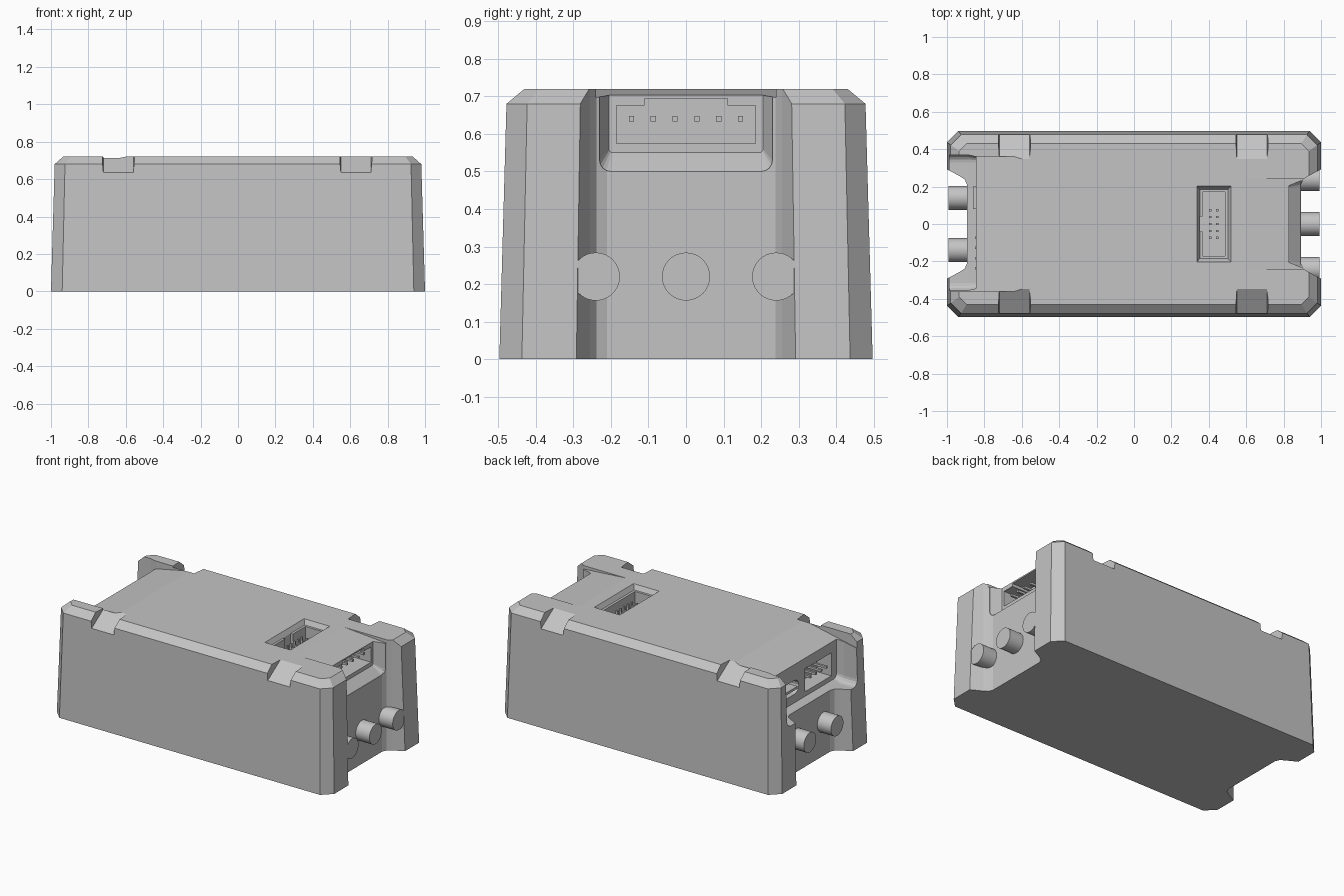
import bpy, bmesh, math
from mathutils import Matrix

cube = bpy.data.objects.get("Cube")
if cube:
    bpy.data.objects.remove(cube, do_unlink=True)

grey = bpy.data.materials.new("housing grey")
grey.use_nodes = True
COLOR = (0.55, 0.55, 0.55, 1)
grey.diffuse_color = COLOR
grey.node_tree.nodes["Principled BSDF"].inputs["Base Color"].default_value = COLOR


def make(name, bm):
    bmesh.ops.recalc_face_normals(bm, faces=bm.faces)
    mesh = bpy.data.meshes.new(name)
    bm.to_mesh(mesh)
    bm.free()
    mesh.materials.append(grey)
    obj = bpy.data.objects.new(name, mesh)
    bpy.context.collection.objects.link(obj)
    return obj


def loft(name, rings):
    """Closed solid through rings that share one point count."""
    bm = bmesh.new()
    vs = [[bm.verts.new(p) for p in ring] for ring in rings]
    n = len(vs[0])
    for a, b in zip(vs, vs[1:]):
        for i in range(n):
            j = (i + 1) % n
            bm.faces.new((a[i], a[j], b[j], b[i]))
    bm.faces.new(vs[0][::-1])
    bm.faces.new(vs[-1])
    return make(name, bm)


def rect(x0, x1, y0, y1, z):
    return [(x0, y0, z), (x1, y0, z), (x1, y1, z), (x0, y1, z)]


def box(name, x0, x1, y0, y1, z0, z1):
    return loft(name, [rect(x0, x1, y0, y1, z) for z in (z0, z1)])


def octagon(x, y, c, z):
    return [(x, y - c, z), (x - c, y, z), (c - x, y, z), (-x, y - c, z),
            (-x, c - y, z), (c - x, -y, z), (x - c, -y, z), (x, c - y, z)]


def tray(x, y0, y1, z0, r):
    """Upright outline with rounded lower corners and an open top."""
    pts = [(x, y0, 0.85)]
    for cy, start in ((y0 + r, math.pi), (y1 - r, 1.5 * math.pi)):
        for k in range(5):
            a = start + k * math.pi / 8
            pts.append((x, cy + r * math.cos(a), z0 + r + r * math.sin(a)))
    return pts + [(x, y1, 0.85)]


def cylinder_x(name, x0, x1, y, z, r):
    bm = bmesh.new()
    bmesh.ops.create_cone(bm, cap_ends=True, segments=32, radius1=r, radius2=r,
                          depth=x1 - x0)
    bm.transform(Matrix.Translation(((x0 + x1) / 2, y, z)) @ Matrix.Rotation(math.pi / 2, 4, "Y"))
    obj = make(name, bm)
    for p in obj.data.polygons:
        p.use_smooth = len(p.vertices) == 4
    return obj


def cut(target, cutter):
    mod = target.modifiers.new("cut", "BOOLEAN")
    mod.operation = "DIFFERENCE"
    mod.solver = "EXACT"
    mod.object = cutter
    bpy.context.view_layer.objects.active = target
    bpy.ops.object.modifier_apply(modifier=mod.name)
    bpy.data.objects.remove(cutter, do_unlink=True)


# Tapered housing with a chamfered top rim
body = loft("housing", [octagon(1, 0.497, 0.06, 0), octagon(0.98, 0.478, 0.055, 0.68),
                        octagon(0.935, 0.43, 0.04, 0.72)])

# Flared vertical recess in each end
half = [(1.1, 0.345), (1.0, 0.292), (0.93, 0.255), (0.905, 0.238), (0.893, 0.21)]
outline = half + [(x, -y) for x, y in reversed(half)]
for s in (1, -1):
    cut(body, loft("recess_cutter", [[(s * x, y, z) for x, y in outline] for z in (-0.1, 0.85)]))

# Shallow dips where the lid meets the recesses
for s, end, low, w in ((1, 0.83, 0.703, 0.24), (-1, 0.84, 0.67, 0.36)):
    rise = (0.72 - low) / (end - 0.6)
    cut(body, loft("dip_cutter", [
        [(s * x, y, z) for x, y, z in (
            (0.6, -w, 0.72), (0.6, w, 0.72), (0.6, w, 0.8), (0.6, -w, 0.8))],
        [(s * x, y, z) for x, y, z in (
            (1.05, -w, 0.72 - rise * 0.45), (1.05, w, 0.72 - rise * 0.45),
            (1.05, w, 0.8), (1.05, -w, 0.8))]]))

# Ramped notches along both long top edges
for s in (1, -1):
    for x in (-0.64, 0.63):
        cut(body, loft("notch_cutter", [
            [(x - 0.08, s * 0.55, 0.635), (x + 0.08, s * 0.55, 0.635),
             (x + 0.095, s * 0.55, 0.8), (x - 0.095, s * 0.55, 0.8)],
            [(x - 0.08, s * 0.478, 0.635), (x + 0.08, s * 0.478, 0.635),
             (x + 0.095, s * 0.478, 0.8), (x - 0.095, s * 0.478, 0.8)],
            [(x - 0.08, s * 0.345, 0.722), (x + 0.08, s * 0.345, 0.722),
             (x + 0.095, s * 0.345, 0.8), (x - 0.095, s * 0.345, 0.8)]]))

# Shelves above the round terminals
cut(body, loft("shelf_cutter", [tray(1.0, -0.23, 0.23, 0.5, 0.03),
                                tray(0.89, -0.23, 0.23, 0.5, 0.03),
                                tray(0.83, -0.205, 0.205, 0.55, 0.01)]))
cut(body, loft("shelf_cutter", [tray(-1.1, -0.355, 0.37, 0.4, 0.04),
                                tray(-0.89, -0.355, 0.37, 0.4, 0.04),
                                tray(-0.845, -0.345, 0.36, 0.42, 0.03)]))

# Right socket with a key slot and a row of pins
cut(body, box("socket_cutter", 0.71, 0.9, -0.185, 0.185, 0.575, 0.675))
cut(body, box("key_cutter", 0.71, 0.9, -0.11, 0.11, 0.6, 0.694))
for i in range(6):
    y = (i - 2.5) * 0.058
    box("right_socket_pin", 0.7, 0.81, y - 0.007, y + 0.007, 0.633, 0.647)

# Lid socket with sloped rim and two rows of pins
cut(body, loft("rim_cutter", [rect(0.352, 0.503, -0.185, 0.185, 0.69),
                              rect(0.33, 0.525, -0.208, 0.208, 0.73)]))
cut(body, box("lid_socket_cutter", 0.367, 0.487, -0.17, 0.17, 0.585, 0.8))
cut(body, box("lid_key_cutter", 0.352, 0.4, -0.04, 0.04, 0.585, 0.8))
for x in (0.408, 0.445):
    for i in range(5):
        y = (i - 2) * 0.037
        box("lid_socket_pin", x - 0.006, x + 0.006, y - 0.006, y + 0.006, 0.58, 0.67)

# Left socket with pins, and a rounded port beside it
cut(body, box("left_socket_cutter", -0.95, -0.74, -0.29, -0.02, 0.45, 0.6))
for i in range(4):
    y = -0.155 + (i - 1.5) * 0.055
    box("left_socket_pin", -0.85, -0.73, y - 0.007, y + 0.007, 0.52, 0.534)
port = []
for cy, start in ((0.19, -math.pi / 2), (0.09, math.pi / 2)):
    for k in range(9):
        a = start + k * math.pi / 8
        port.append((cy + 0.045 * math.cos(a), 0.52 + 0.045 * math.sin(a)))
cut(body, loft("port_cutter", [[(x, y, z) for y, z in port] for x in (-0.95, -0.74)]))
box("port_tongue", -0.86, -0.73, 0.08, 0.2, 0.512, 0.528)

# Round terminals at both ends
for y in (-0.24, 0, 0.24):
    cylinder_x("right_terminal", 0.85, 0.992, y, 0.22, 0.064)
for y in (-0.14, 0.14):
    cylinder_x("left_terminal", -0.992, -0.85, y, 0.22, 0.064)
